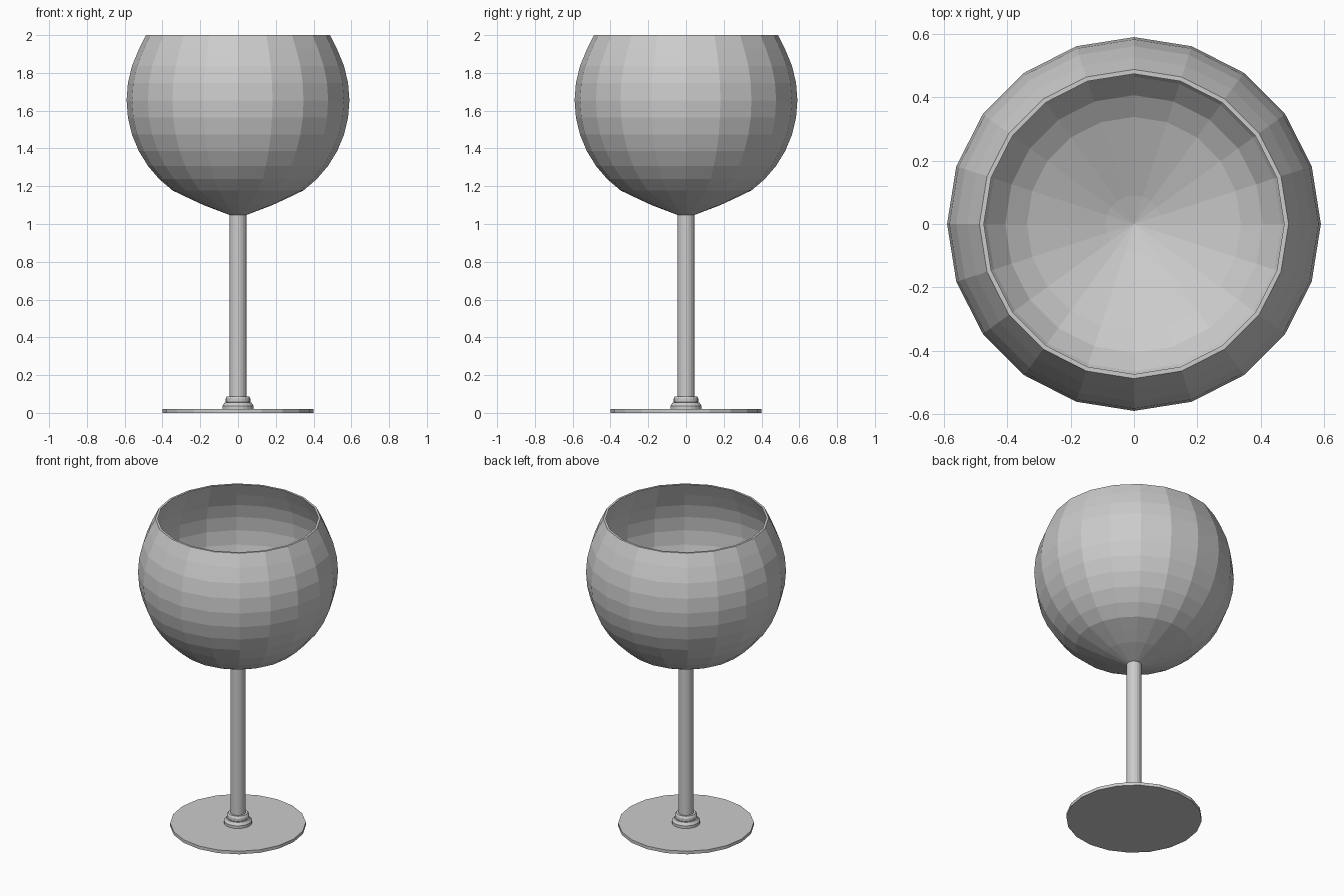
import bpy
import bmesh
from math import sin, cos, radians, pi

if "Cube" in bpy.data.objects:
    bpy.data.objects.remove(bpy.data.objects["Cube"])

SEGMENTS = 20


def lathe(name, profile):
    """Spin a (radius, height) profile around z into a flat-shaded solid."""
    mesh = bpy.data.meshes.new(name)
    bm = bmesh.new()
    verts = [bm.verts.new((r, 0, z)) for r, z in profile]
    edges = [bm.edges.new(pair) for pair in zip(verts, verts[1:])]
    bmesh.ops.spin(bm, geom=verts + edges, cent=(0, 0, 0), axis=(0, 0, 1),
                   angle=2 * pi, steps=SEGMENTS)
    bmesh.ops.remove_doubles(bm, verts=bm.verts, dist=0.0005)
    bmesh.ops.recalc_face_normals(bm, faces=bm.faces)
    bm.to_mesh(mesh)
    bm.free()
    obj = bpy.data.objects.new(name, mesh)
    bpy.context.collection.objects.link(obj)
    return obj


def arc(radius, centre, start, stop):
    """Sphere profile in 9 degree steps, angles measured from the equator."""
    step = 9 if stop > start else -9
    return [(radius * cos(radians(a)), centre + radius * sin(radians(a)))
            for a in range(start, stop + step, step)]


# Bowl: round outside with a slightly conical bottom, thin wall, open top
outer = [(0, 1.048), (0.045, 1.048), (0.182, 1.100), (0.268, 1.140)]
outer += arc(0.59, 1.655, -54, 27) + [(0.488, 2.0)]
inner = [(0.474, 2.0)] + arc(0.575, 1.655, 27, -81) + [(0, 1.075)]
# keep the inside clear of the conical bottom
inner = [(r, max(z, 1.068 + 0.40 * r)) if z < 1.2 else (r, z) for r, z in inner]
lathe("bowl", outer + inner)

# Stem
lathe("stem", [(0, 0.08), (0.045, 0.08), (0.045, 1.055), (0, 1.055)])

# Two stepped rings where the stem meets the foot
lathe("lower_collar", [(0, 0.015), (0.083, 0.015), (0.083, 0.037),
                       (0.070, 0.054), (0, 0.054)])
lathe("upper_collar", [(0, 0.05), (0.058, 0.05), (0.066, 0.058), (0.066, 0.075),
                       (0.058, 0.088), (0, 0.088)])

# Foot disc
lathe("foot", [(0, 0), (0.40, 0), (0.40, 0.02), (0, 0.02)])
